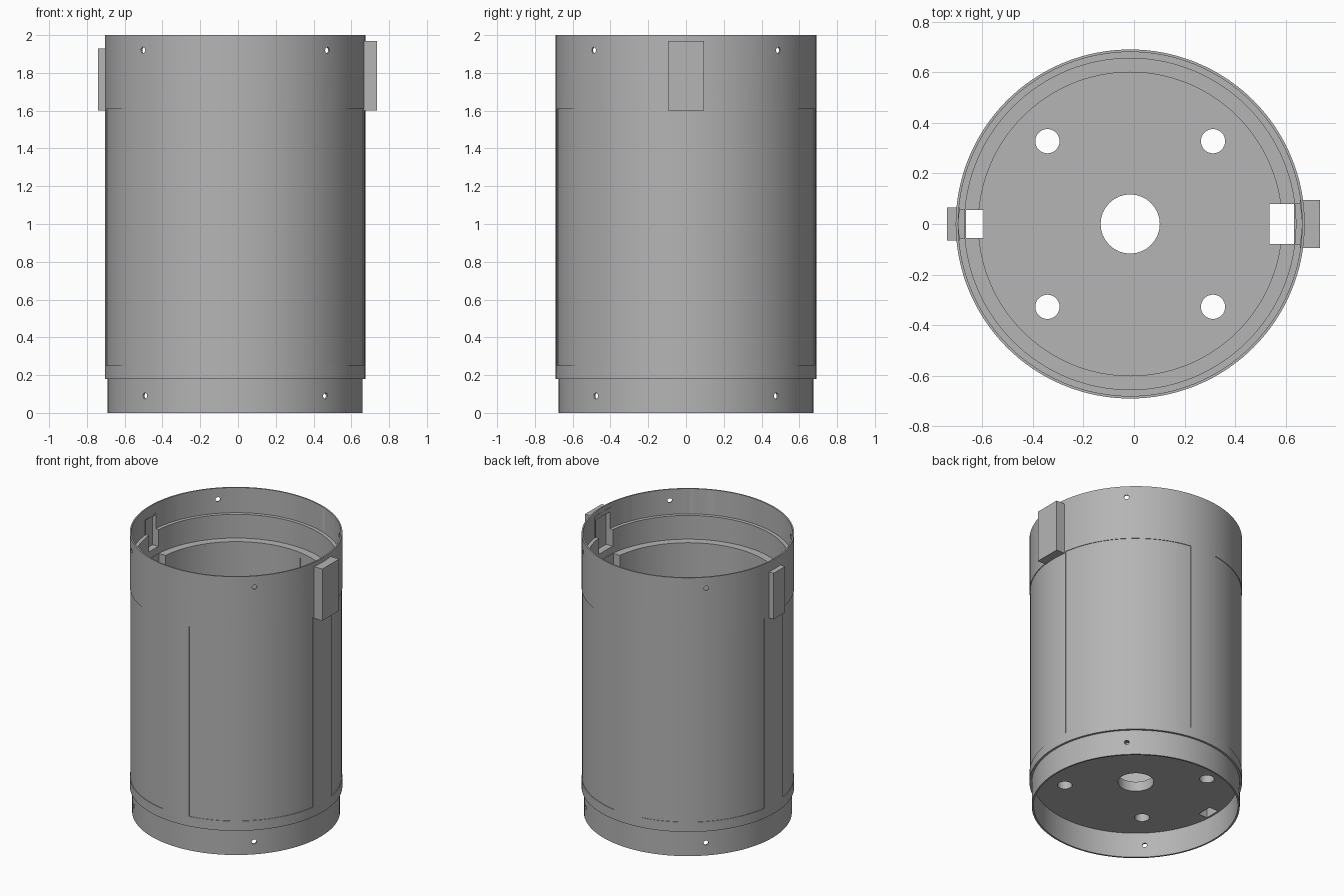
import bpy, bmesh, math

if "Cube" in bpy.data.objects:
    bpy.data.objects.remove(bpy.data.objects["Cube"])

CX = -0.015          # axis of the can
SEG = 128
grey = bpy.data.materials.new("plain grey")
grey.diffuse_color = (0.46, 0.46, 0.46, 1)
grey.use_nodes = True
grey.node_tree.nodes["Principled BSDF"].inputs["Base Color"].default_value = grey.diffuse_color


def finish(name, bm):
    bmesh.ops.recalc_face_normals(bm, faces=bm.faces)
    me = bpy.data.meshes.new(name)
    bm.to_mesh(me)
    bm.free()
    me.materials.append(grey)
    ob = bpy.data.objects.new(name, me)
    bpy.context.collection.objects.link(ob)
    return ob


def lathe(name, profile, a0=0.0, a1=360.0, seg=SEG):
    """Sweep a closed (radius, height) profile around the axis."""
    bm = bmesh.new()
    full = a1 - a0 >= 360
    rings = []
    for i in range(seg if full else seg + 1):
        a = math.radians(a0 + (a1 - a0) * i / seg)
        rings.append([bm.verts.new((CX + r * math.cos(a), r * math.sin(a), z)) for r, z in profile])
    n = len(profile)
    for i in range(seg):
        p, q = rings[i], rings[(i + 1) % len(rings)]
        for j in range(n):
            k = (j + 1) % n
            bm.faces.new((p[j], p[k], q[k], q[j]))
    if not full:
        bm.faces.new(rings[0])
        bm.faces.new(rings[-1][::-1])
    return finish(name, bm)


def box(name, x0, x1, y0, y1, z0, z1):
    bm = bmesh.new()
    bmesh.ops.create_cube(bm, size=1)
    for v in bm.verts:
        v.co = ((x0 + x1) / 2 + v.co.x * (x1 - x0), (y0 + y1) / 2 + v.co.y * (y1 - y0),
                (z0 + z1) / 2 + v.co.z * (z1 - z0))
    return finish(name, bm)


def rod(name, r, length, loc, rot=(0, 0, 0)):
    bm = bmesh.new()
    bmesh.ops.create_cone(bm, cap_ends=True, segments=32, radius1=r, radius2=r, depth=length)
    ob = finish(name, bm)
    ob.location, ob.rotation_euler = loc, rot
    return ob


def boolean(ob, other, op):
    bpy.context.view_layer.update()
    m = ob.modifiers.new(op, 'BOOLEAN')
    m.operation, m.solver, m.object = op, 'EXACT', other
    bpy.context.view_layer.objects.active = ob
    bpy.ops.object.modifier_apply(modifier=m.name)
    bpy.data.objects.remove(other)


# stepped can wall: bottom neck, thick middle, two inner ledges, thin top rim
body = lathe("can_body", [
    (0.675, 0), (0.675, 0.18), (0.69, 0.18), (0.69, 2.0), (0.68, 2.0), (0.68, 1.82),
    (0.655, 1.82), (0.655, 1.65), (0.60, 1.65), (0.60, 0.21), (0.663, 0.21), (0.663, 0)])

# floor plate closing the bottom of the thick section
boolean(body, rod("floor_plate", 0.668, 0.07, (CX, 0, 0.215)), 'UNION')

# side lugs
boolean(body, box("right_lug", 0.64, 0.735, -0.095, 0.095, 1.60, 1.97), 'UNION')
boolean(body, box("left_lug", -0.74, -0.67, -0.065, 0.065, 1.60, 1.93), 'UNION')

# clear the upper bore again where the lugs reach inside
boolean(body, rod("upper_bore", 0.68, 0.4, (CX, 0, 2.02)), 'DIFFERENCE')
boolean(body, rod("ledge_bore", 0.655, 0.3, (CX, 0, 1.80)), 'DIFFERENCE')

# vertical slots with shallow pockets behind the lugs
for x0, x1, y0, y1, z0, z1 in (
        (0.535, 0.632, -0.08, 0.08, 0.1, 1.90), (0.62, 0.69, -0.08, 0.08, 1.70, 1.94),
        (-0.665, -0.595, -0.055, 0.055, 0.1, 1.90), (-0.715, -0.655, -0.055, 0.055, 1.70, 1.92)):
    boolean(body, box("slot_cutter", x0, x1, y0, y1, z0, z1), 'DIFFERENCE')

# four shallow panels, recessed outside and inside, leaving narrow ribs
for k in range(4):
    a0, a1 = 90 * k + 8.75, 90 * k + 81.25
    for r0, r1 in ((0.686, 0.75), (0.5, 0.604)):
        cut = lathe("panel_cutter", [(r0, 0.25), (r1, 0.25), (r1, 1.61), (r0, 1.61)], a0, a1, 32)
        boolean(body, cut, 'DIFFERENCE')

# screw holes in both rims and holes in the floor
for k in range(4):
    a = math.radians(45 + 90 * k)
    c, s = math.cos(a), math.sin(a)
    for z in (0.09, 1.92):
        boolean(body, rod("screw_cutter", 0.016, 0.2, (CX + 0.68 * c, 0.68 * s, z),
                          (0, math.pi / 2, a)), 'DIFFERENCE')
    boolean(body, rod("floor_cutter", 0.048, 0.3, (CX + 0.463 * c, 0.463 * s, 0.22)), 'DIFFERENCE')
boolean(body, rod("centre_cutter", 0.117, 0.3, (CX, 0, 0.22)), 'DIFFERENCE')

# smooth round walls, sharp edges
bpy.ops.object.select_all(action='DESELECT')
body.select_set(True)
bpy.context.view_layer.objects.active = body
bpy.ops.object.shade_smooth_by_angle(angle=math.radians(30))
